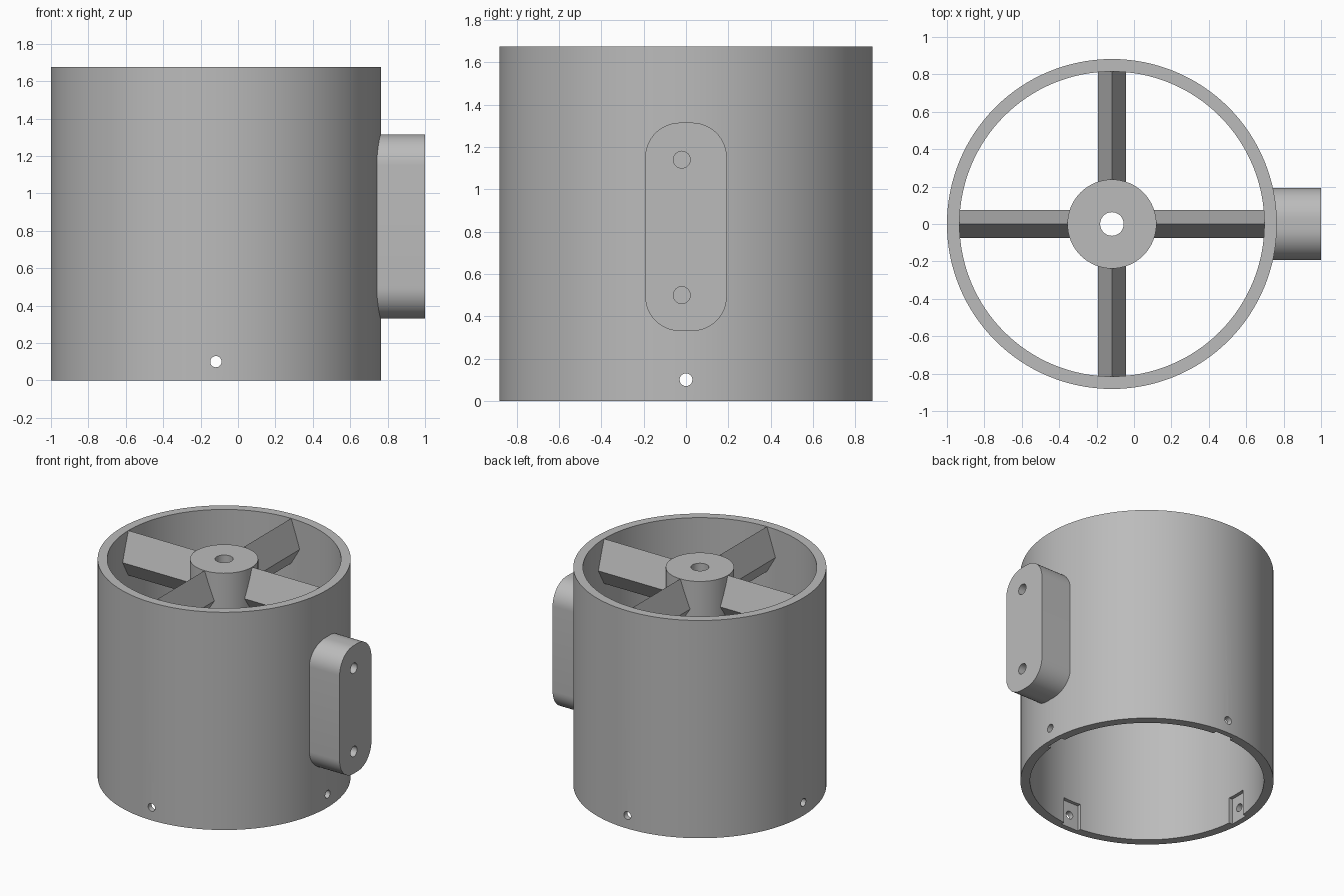
import bpy, bmesh, math
from mathutils import Matrix, Vector

old = bpy.data.objects.get("Cube")
if old:
    bpy.data.objects.remove(old)

CX = -0.118            # tube axis
R_OUT, R_IN, HEIGHT = 0.882, 0.815, 1.675

grey = bpy.data.materials.new("plain grey")
grey.use_nodes = True
colour = (0.5, 0.5, 0.5, 1)
grey.diffuse_color = colour
grey.node_tree.nodes["Principled BSDF"].inputs["Base Color"].default_value = colour


def make_object(name, bm):
    bmesh.ops.recalc_face_normals(bm, faces=bm.faces)
    mesh = bpy.data.meshes.new(name)
    bm.to_mesh(mesh)
    bm.free()
    mesh.materials.append(grey)
    obj = bpy.data.objects.new(name, mesh)
    bpy.context.collection.objects.link(obj)
    return obj


def ring(name, r_out, r_in, z0, z1, sides):
    """Hollow cylinder around the tube axis."""
    bm = bmesh.new()
    profile = [(r_in, z0), (r_out, z0), (r_out, z1), (r_in, z1)]
    loops = []
    for i in range(sides):
        a = math.tau * i / sides
        loops.append([bm.verts.new((CX + r * math.cos(a), r * math.sin(a), z))
                      for r, z in profile])
    for i in range(sides):
        a, b = loops[i], loops[(i + 1) % sides]
        for j in range(4):
            k = (j + 1) % 4
            bm.faces.new((a[j], b[j], b[k], a[k]))
    return make_object(name, bm)


def prism(name, outline, x0, x1, turn=0.0):
    """Extrude a (y, z) outline along x from the axis, then turn it about the axis."""
    bm = bmesh.new()
    a = [bm.verts.new((x0, y, z)) for y, z in outline]
    b = [bm.verts.new((x1, y, z)) for y, z in outline]
    bm.faces.new(a)
    bm.faces.new(b)
    n = len(outline)
    for i in range(n):
        j = (i + 1) % n
        bm.faces.new((a[i], a[j], b[j], b[i]))
    bm.transform(Matrix.Translation((CX, 0, 0)) @ Matrix.Rotation(turn, 4, "Z"))
    return make_object(name, bm)


def circle(y, z, r, n=32):
    return [(y + r * math.cos(math.tau * i / n), z + r * math.sin(math.tau * i / n))
            for i in range(n)]


def rounded_box(half_w, z0, z1, r, steps=12):
    points = []
    corners = [(half_w - r, z1 - r), (r - half_w, z1 - r),
               (r - half_w, z0 + r), (half_w - r, z0 + r)]
    for q, (y, z) in enumerate(corners):
        for i in range(steps + 1):
            a = math.pi / 2 * (q + i / steps)
            points.append((y + r * math.cos(a), z + r * math.sin(a)))
    return points


def cut(target, cutter):
    cutter.hide_render = True
    mod = target.modifiers.new(cutter.name, "BOOLEAN")
    mod.operation, mod.solver, mod.object = "DIFFERENCE", "EXACT", cutter
    bpy.context.view_layer.update()
    graph = bpy.context.evaluated_depsgraph_get()
    mesh = bpy.data.meshes.new_from_object(target.evaluated_get(graph))
    target.modifiers.clear()
    target.data = mesh
    bpy.data.objects.remove(cutter)


# Outer tube with four screw holes and shallow pockets at the lower rim
tube = ring("tube", R_OUT, R_IN, 0, HEIGHT, 128)
pocket = [(-0.075, -0.1), (0.075, -0.1), (0.075, 0.2), (-0.075, 0.2)]
for i in range(4):
    turn = math.pi / 2 * i
    cut(tube, prism("pocket_cutter", pocket, 0.7, R_IN + 0.025, turn))
    cut(tube, prism("screw_hole_cutter", circle(0, 0.1, 0.03), 0.7, 1.0, turn))

# Central hub with a bore
hub = ring("hub", 0.238, 0.063, 1.33, HEIGHT, 64)

# Four ridged spokes joining hub and tube
spoke_profile = [(0, HEIGHT), (0.075, 1.457), (0, 1.33), (-0.075, 1.457)]
for i, side in enumerate(("left", "back", "right", "front")):
    prism(side + "_spoke", spoke_profile, 0.2, 0.83, math.pi / 2 * i)

# Rounded side mount with two blind holes
mount = prism("side_mount", rounded_box(0.193, 0.33, 1.315, 0.165), 0.84, 1.118)
for z in (0.5, 1.14):
    cut(mount, prism("mount_hole_cutter", circle(-0.02, z, 0.04), 0.92, 1.3))

# Smooth the round surfaces, keep edges crisp
for obj in (tube, hub, mount):
    bpy.ops.object.select_all(action="DESELECT")
    obj.select_set(True)
    bpy.context.view_layer.objects.active = obj
    bpy.ops.object.shade_smooth_by_angle(angle=math.radians(30))
